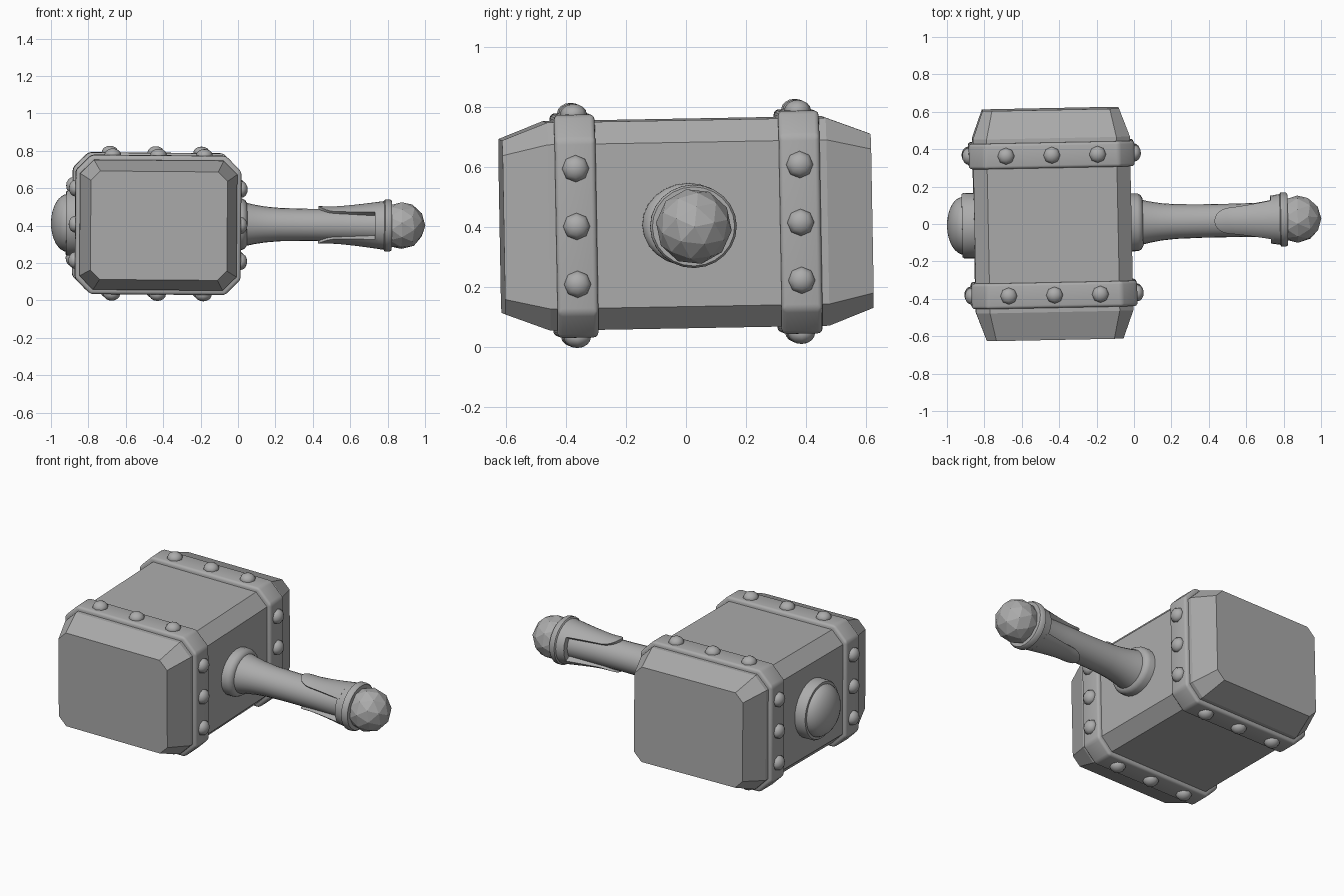
import bpy, bmesh, math
from mathutils import Matrix, Vector

if "Cube" in bpy.data.objects:
    bpy.data.objects.remove(bpy.data.objects["Cube"])

# Head centre is the local origin; the whole hammer lies slightly twisted
PLACE = Matrix.Translation((-0.435, 0, 0.411)) @ Matrix.Rotation(0.02, 4, 'Z') \
    @ Matrix.Rotation(0.008, 4, 'Y') @ Matrix.Rotation(0.018, 4, 'X')

steel = bpy.data.materials.new("grey_metal")
steel.diffuse_color = (0.41, 0.41, 0.41, 1)
steel.use_nodes = True
steel.node_tree.nodes["Principled BSDF"].inputs["Base Color"].default_value = steel.diffuse_color


def finish(bm, name, smooth=None):
    bmesh.ops.recalc_face_normals(bm, faces=bm.faces)
    me = bpy.data.meshes.new(name)
    bm.to_mesh(me)
    bm.free()
    if smooth:
        me.shade_smooth()
        me.set_sharp_from_angle(angle=math.radians(smooth))
    me.materials.append(steel)
    ob = bpy.data.objects.new(name, me)
    bpy.context.collection.objects.link(ob)
    ob.matrix_world = PLACE
    return ob


def loft(bm, rings):
    """Skin closed rings of points and cap both ends."""
    loops = [[bm.verts.new(p) for p in ring] for ring in rings]
    n = len(loops[0])
    for a, b in zip(loops, loops[1:]):
        for i in range(n):
            j = (i + 1) % n
            bm.faces.new((a[i], a[j], b[j], b[i]))
    bm.faces.new(loops[0])
    bm.faces.new(loops[-1])


def octagon(y, hx, hz, c):
    """Rectangle with cut corners in the XZ plane."""
    q = [(hx, hz - c), (hx - c, hz), (c - hx, hz), (-hx, hz - c)]
    return [Vector((x, y, z)) for x, z in q + [(-x, -z) for x, z in q]]


def lathe(name, profile, ry=1.0, n=24, smooth=40):
    """Turn (x, radius) pairs around the handle axis."""
    bm = bmesh.new()
    loft(bm, [[(x, r * ry * math.cos(2 * math.pi * i / n), r * math.sin(2 * math.pi * i / n))
               for i in range(n)] for x, r in profile])
    return finish(bm, name, smooth)


# Head block with chamfered edges and tapered ends
bm = bmesh.new()
loft(bm, [octagon(-0.615, 0.365, 0.29, 0.05), octagon(-0.465, 0.42, 0.347, 0.073),
          octagon(0.465, 0.42, 0.347, 0.073), octagon(0.615, 0.365, 0.29, 0.05)])
finish(bm, "head_block")

# Two bands with rounded edges, each carrying twelve rivets
HX, HZ, BAND_Y = 0.443, 0.372, 0.374
for side, label in ((-1, "front"), (1, "back")):
    y = side * BAND_Y
    bm = bmesh.new()
    loft(bm, [octagon(y - 0.068, HX, HZ, 0.083), octagon(y + 0.068, HX, HZ, 0.083)])
    bmesh.ops.bevel(bm, geom=bm.edges[:], offset=0.016, segments=3, profile=0.5, affect='EDGES')
    finish(bm, label + "_band", 35)

    bm = bmesh.new()
    spots = []
    for s in (-1, 1):
        for k in (-1, 0, 1):
            spots.append(((k * 0.245, y, s * HZ), 0 if s > 0 else math.pi))
            spots.append(((s * HX, y, k * 0.193), s * math.pi / 2))
    for pos, turn in spots:
        m = Matrix.Translation(pos) @ Matrix.Rotation(turn, 4, 'Y') \
            @ Matrix.Diagonal((1, 1, 0.78, 1))
        bmesh.ops.create_uvsphere(bm, u_segments=8, v_segments=8, radius=0.045, matrix=m)
    finish(bm, label + "_rivets", 60)

# Round boss opposite the handle
lathe("boss_plate", [(-0.40, 0.175), (-0.475, 0.175), (-0.485, 0.168), (-0.485, 0.15)], n=32)
lathe("boss_dome", [(-0.45, 0.155)] + [(-0.475 - 0.09 * math.sin(a), 0.155 * math.cos(a))
      for a in [math.pi / 2 * i / 8 for i in range(8)]] + [(-0.565, 0.004)], n=32)

# Flange and shaft
lathe("handle_flange", [(0.38, 0.138), (0.455, 0.138), (0.472, 0.13), (0.482, 0.115)], ry=1.12)
lathe("handle_shaft", [(0.45, 0.122), (0.48, 0.115), (0.52, 0.106), (0.58, 0.096), (0.66, 0.089),
                       (0.80, 0.086), (1.0, 0.086), (1.16, 0.09), (1.22, 0.1)], ry=1.04)


def grip_radius(x):
    t = max(0, (x - 0.95) / 0.29)
    return 0.1 + 0.034 * t ** 1.3


# Flared grip collar
lathe("grip_collar", [(1.165, 0.08)] + [(x, grip_radius(x)) for x in (1.166, 1.19, 1.215)]
      + [(1.22, 0.139), (1.248, 0.139), (1.257, 0.132), (1.257, 0.08)], ry=1.04)

# Rounded tongues reaching from the collar along the shaft, above and below
bm = bmesh.new()
ROWS, COLS = 20, 12
for s in (-1, 1):
    stations = []
    for i in range(ROWS + 1):
        x = 0.865 + 0.315 * (i / ROWS) ** 1.6
        r = grip_radius(x)
        width = math.acos(0.073 / r)
        t = min(1, (x - 0.865) / 0.10)
        width *= max(0.08, math.sqrt(1 - (1 - t) ** 2))
        ring = []
        for rad, order in ((r, 1), (0.07, -1)):
            for k in range(COLS + 1):
                a = width * order * (2 * k / COLS - 1)
                ring.append((x, 1.04 * rad * math.sin(a), s * rad * math.cos(a)))
        stations.append(ring)
    loft(bm, stations)
finish(bm, "grip_tongues", 40)

# Faceted pommel
bm = bmesh.new()
bmesh.ops.create_icosphere(bm, subdivisions=2, radius=0.127,
                           matrix=Matrix.Translation((1.31, 0, 0)) @ Matrix.Rotation(0.5, 4, 'X')
                           @ Matrix.Rotation(math.pi / 2, 4, 'Y'))
finish(bm, "pommel")
